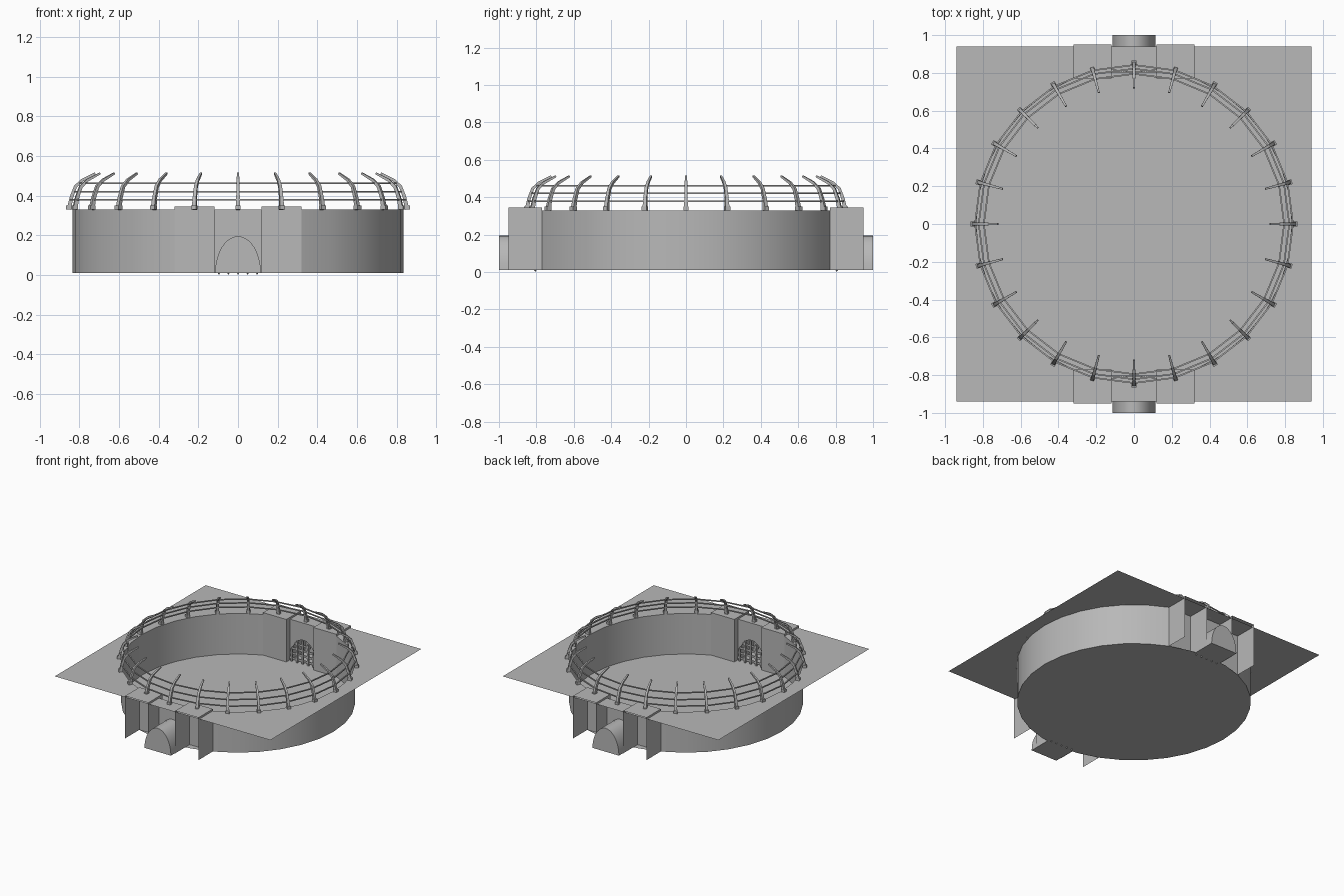
import bpy, bmesh
from math import sin, cos, pi, radians, sqrt
from mathutils import Vector, Matrix

if "Cube" in bpy.data.objects:
    bpy.data.objects.remove(bpy.data.objects["Cube"])

stone = bpy.data.materials.new("grey_stone")
stone.use_nodes = True
GREY = (0.48, 0.48, 0.48, 1)
stone.diffuse_color = GREY
stone.node_tree.nodes["Principled BSDF"].inputs["Base Color"].default_value = GREY

FLOOR, GROUND, TOWER_TOP = 0.01, 0.33, 0.345
RADIUS, INNER, OUTER = 0.835, 0.77, 0.95
GATE_X, TOWER_X, GATE_Y = 0.118, 0.32, 0.815
ARCH_W, ARCH_H = 0.115, 0.195


def finish(name, bm, smooth=False):
    mesh = bpy.data.meshes.new(name)
    bm.to_mesh(mesh)
    bm.free()
    mesh.materials.append(stone)
    obj = bpy.data.objects.new(name, mesh)
    bpy.context.collection.objects.link(obj)
    if smooth:
        bpy.ops.object.select_all(action='DESELECT')
        obj.select_set(True)
        bpy.context.view_layer.objects.active = obj
        bpy.ops.object.shade_smooth_by_angle(angle=radians(30))
    return obj


def face(bm, *points):
    return bm.faces.new([bm.verts.new(p) for p in points])


def box(bm, low, high):
    low, high = Vector(low), Vector(high)
    size = high - low
    bmesh.ops.create_cube(bm, size=1, matrix=Matrix.Translation((low + high) / 2)
                          @ Matrix.Diagonal((*size, 1)))


def loft(bm, rings, closed=False, caps=False):
    """Join matching rings of points with quads."""
    rows = [[bm.verts.new(p) for p in ring] for ring in rings]
    pairs = list(zip(rows, rows[1:])) + ([(rows[-1], rows[0])] if closed else [])
    for a, b in pairs:
        for i in range(len(a)):
            j = (i + 1) % len(a)
            bm.faces.new((a[i], a[j], b[j], b[i]))
    if caps:
        bm.faces.new(rows[0][::-1])
        bm.faces.new(rows[-1])


def polar(r, angle, z):
    return Vector((r * cos(angle), r * sin(angle), z))


# Curved pit walls: one arc on each side, stopping at the gate towers
arcs = []
for start in (-67.5, 112.5):
    arcs.append([radians(start + 11.25 * i) for i in range(13)])
bm = bmesh.new()
for arc in arcs:
    low = [bm.verts.new(polar(RADIUS, a, FLOOR)) for a in arc]
    high = [bm.verts.new(polar(RADIUS, a, GROUND)) for a in arc]
    for i in range(len(arc) - 1):
        bm.faces.new((low[i], high[i], high[i + 1], low[i + 1]))
finish("pit_wall", bm, smooth=True)

# Pit floor
bm = bmesh.new()
face(bm, *[polar(RADIUS, 2 * pi * i / 32, FLOOR) for i in range(32)])
finish("pit_floor", bm)

# Square ground with the pit opening cut out
bm = bmesh.new()
gate = [(TOWER_X, INNER), (GATE_X, INNER), (GATE_X, GATE_Y),
        (-GATE_X, GATE_Y), (-GATE_X, INNER), (-TOWER_X, INNER)]
hole = []
for arc, s in zip(arcs, (1, -1)):
    hole += [polar(RADIUS, a, GROUND) for a in arc[1:-1]]
    hole += [Vector((s * x, s * y, GROUND)) for x, y in gate]
E = 0.94
square = [(-E, -E, GROUND), (E, -E, GROUND), (E, E, GROUND), (-E, E, GROUND)]
edges = []
for loop in (hole, square):
    vs = [bm.verts.new(p) for p in loop]
    edges += [bm.edges.new((vs[i - 1], vs[i])) for i in range(len(vs))]
bmesh.ops.triangle_fill(bm, use_beauty=True, edges=edges, normal=(0, 0, 1))
finish("ground", bm)

# Gates at the front and the back
for side, s in (("front", -1), ("back", 1)):
    # Towers: side panels, inner face and roof, open behind
    for hand, h in (("left", 1), ("right", -1)):
        bm = bmesh.new()
        for x in (GATE_X, TOWER_X):
            face(bm, *[(h * x, s * y, z) for y, z in
                       ((INNER, FLOOR), (OUTER, FLOOR), (OUTER, TOWER_TOP), (INNER, TOWER_TOP))])
        face(bm, *[(h * x, s * INNER, z) for x, z in
                   ((GATE_X, FLOOR), (TOWER_X, FLOOR), (TOWER_X, TOWER_TOP), (GATE_X, TOWER_TOP))])
        face(bm, *[(h * x, s * y, TOWER_TOP) for x, y in
                   ((GATE_X, INNER), (TOWER_X, INNER), (TOWER_X, OUTER), (GATE_X, OUTER))])
        finish(f"{side}_{hand}_tower", bm)

    # Wall around the arched doorway
    arch = [(ARCH_W * cos(pi * i / 16), FLOOR + (ARCH_H - FLOOR) * sin(pi * i / 16))
            for i in range(17)]
    bm = bmesh.new()
    face(bm, *[(x, s * GATE_Y, z) for x, z in
               arch + [(-GATE_X, FLOOR), (-GATE_X, GROUND), (GATE_X, GROUND), (GATE_X, FLOOR)]])
    finish(f"{side}_gate_wall", bm)

    # Vaulted tunnel with a closed outer end
    bm = bmesh.new()
    loft(bm, [[(x, s * y, z) for x, z in arch] for y in (GATE_Y, 1.0)])
    face(bm, *[(x, s, z) for x, z in arch])
    bmesh.ops.remove_doubles(bm, verts=bm.verts, dist=0.0001)
    bmesh.ops.recalc_face_normals(bm, faces=bm.faces)
    finish(f"{side}_tunnel", bm, smooth=True)

    # Portcullis: spiked uprights and crossbars within the arch
    bm = bmesh.new()
    mid, half = s * 0.806, 0.008
    for i in range(-2, 3):
        x = i * 0.048
        top = ARCH_H * sqrt(1 - (x / ARCH_W) ** 2)
        box(bm, (x - half, mid - 0.005, 0.012), (x + half, mid + 0.005, top))
        bmesh.ops.create_cone(bm, segments=4, radius1=0, radius2=half, depth=0.012,
                              cap_ends=True, matrix=Matrix.Translation((x, mid, 0.006)))
    for z in (0.035, 0.075, 0.115, 0.155):
        w = ARCH_W * sqrt(1 - (z / ARCH_H) ** 2)
        box(bm, (-w, mid - 0.004, z - half), (w, mid + 0.004, z + half))
    finish(f"{side}_portcullis", bm)

# Ring of inward-curving fence posts
POSTS = 24
profile = [(0.852, 0.33, 0.011), (0.84, 0.39, 0.009), (0.82, 0.445, 0.008),
           (0.785, 0.478, 0.007), (0.72, 0.512, 0.005)]
bm = bmesh.new()
for i in range(POSTS):
    a = 2 * pi * i / POSTS
    side = Vector((-sin(a), cos(a), 0))
    rings = []
    for k, (r, z, w) in enumerate(profile):
        p, q = profile[max(k - 1, 0)], profile[min(k + 1, len(profile) - 1)]
        along = (polar(q[0], a, q[1]) - polar(p[0], a, p[1])).normalized()
        out = along.cross(side)
        c = polar(r, a, z)
        rings.append([c + side * w * u + out * w * v
                      for u, v in ((-1, -1), (1, -1), (1, 1), (-1, 1))])
    loft(bm, rings, caps=True)
    # Foot block
    bmesh.ops.create_cube(bm, size=1, matrix=Matrix.Translation(polar(0.852, a, 0.34))
                          @ Matrix.Rotation(a, 4, 'Z') @ Matrix.Diagonal((0.028, 0.026, 0.02, 1)))
bmesh.ops.recalc_face_normals(bm, faces=bm.faces)
finish("fence_posts", bm)

# Three straight-segment rails strung between the posts
for name, r, z in (("lower", 0.842, 0.378), ("middle", 0.822, 0.42), ("upper", 0.795, 0.462)):
    bm = bmesh.new()
    t = 0.004
    loft(bm, [[polar(r + t * u, 2 * pi * i / POSTS, z + t * v)
               for u, v in ((-1, -1), (1, -1), (1, 1), (-1, 1))] for i in range(POSTS)], closed=True)
    bmesh.ops.recalc_face_normals(bm, faces=bm.faces)
    finish(f"{name}_rail", bm)
